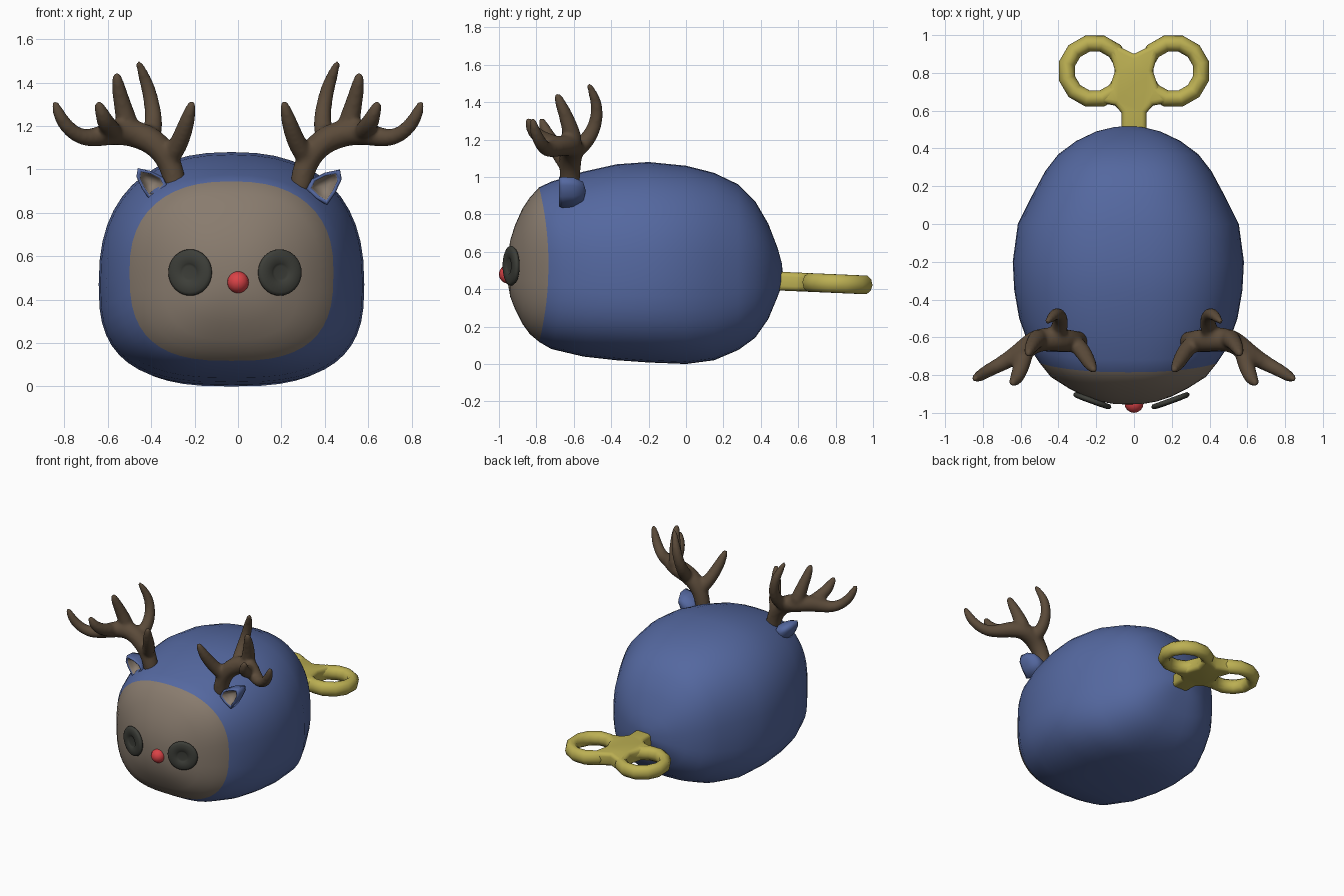
import bpy, bmesh, math
from mathutils import Vector, Matrix

if "Cube" in bpy.data.objects:
    bpy.data.objects.remove(bpy.data.objects["Cube"])

def mat(name, rgb):
    m = bpy.data.materials.new(name)
    m.diffuse_color = (*rgb, 1)
    m.use_nodes = True
    m.node_tree.nodes["Principled BSDF"].inputs["Base Color"].default_value = m.diffuse_color
    return m

BLUE = mat("blue", (0.089, 0.138, 0.350))
TAUPE = mat("taupe", (0.250, 0.200, 0.156))
BROWN = mat("antler brown", (0.105, 0.070, 0.042))
DARK = mat("dark grey", (0.046, 0.048, 0.040))
RED = mat("red", (0.70, 0.055, 0.062))
GOLD = mat("gold", (0.50, 0.43, 0.085))

def finish(name, bm, *mats, smooth=True):
    bmesh.ops.recalc_face_normals(bm, faces=bm.faces)
    for f in bm.faces:
        f.smooth = smooth
    me = bpy.data.meshes.new(name)
    bm.to_mesh(me)
    bm.free()
    ob = bpy.data.objects.new(name, me)
    bpy.context.collection.objects.link(ob)
    for m in mats:
        me.materials.append(m)
    return ob

def loft(bm, rings, start=None, end=None):
    """Bridge closed rings; start/end are pole points. Returns faces per band."""
    vs = [[bm.verts.new(p) for p in r] for r in rings]
    n, bands = len(vs[0]), []
    def fan(ring, pole):
        c = bm.verts.new(pole)
        return [bm.faces.new((c, ring[i], ring[(i + 1) % n])) for i in range(n)]
    if start is not None:
        bands.append(fan(vs[0], start))
    for a, b in zip(vs, vs[1:]):
        bands.append([bm.faces.new((a[i], a[(i + 1) % n], b[(i + 1) % n], b[i])) for i in range(n)])
    if end is not None:
        bands.append(fan(vs[-1], end))
    return bands

# Body: rounded sections along y
# (y at sides, half width, y at top, top z, bottom z, middle z)
SECTIONS = [
    (-.952, .08, -.952, .585, .43, .50), (-.94, .15, -.94, .66, .36, .50),
    (-.915, .225, -.915, .74, .295, .51), (-.87, .315, -.875, .83, .215, .52),
    (-.81, .41, -.835, .89, .16, .53), (-.735, .47, -.785, .945, .118, .53),
    (-.66, .52, -.72, .975, .08, .50), (-.50, .578, -.55, 1.028, .04, .48),
    (-.35, .604, -.37, 1.068, .02, .47), (-.20, .612, -.20, 1.08, .008, .47),
    (0, .585, 0, 1.06, 0, .47), (.15, .51, .15, 1.022, .02, .47),
    (.28, .44, .28, .96, .075, .47), (.37, .37, .37, .87, .14, .47),
    (.44, .275, .44, .75, .24, .47), (.49, .17, .49, .62, .36, .47),
    (.512, .08, .512, .54, .42, .47)]

def section(ys, w, yt, zt, zb, zc, n=48):
    pts = []
    for i in range(n):
        a = 2 * math.pi * i / n
        c, s = math.cos(a), math.sin(a)
        e = 2 / (2.4 if s > 0 else 2.8)
        x = math.copysign(abs(c) ** e, c) * w - .03
        h = abs(s) ** e
        pts.append((x, ys + (yt - ys) * h * h, zc + h * ((zt - zc) if s > 0 else (zb - zc))))
    return pts

bm = bmesh.new()
bands = loft(bm, [section(*s) for s in SECTIONS], (-.03, -.956, .5), (-.03, .52, .47))
for band in bands[:6]:          # face patch on the front
    for f in band:
        f.material_index = 1
finish("body", bm, BLUE, TAUPE)

# Eyes: shallow turned discs with a dimple
PROFILE = [(.030, .006), (.040, .008), (.046, .014), (.092, .012), (.104, .005), (.107, -.004), (.098, -.016)]
for side, x in (("left", -.222), ("right", .194)):
    bm = bmesh.new()
    rings = [[(r * math.cos(i * math.pi / 16), -h, r * math.sin(i * math.pi / 16)) for i in range(32)]
             for r, h in PROFILE]
    loft(bm, rings, (0, -.006, 0), (0, .016, 0))
    ob = finish(side + "_eye", bm, DARK)
    ob.location = (x, -.938, .525)
    ob.rotation_euler.z = math.radians(20 if x > 0 else -20)

# Nose
bm = bmesh.new()
bmesh.ops.create_uvsphere(bm, u_segments=16, v_segments=12, radius=.05)
bmesh.ops.translate(bm, verts=bm.verts, vec=(0, -.95, .48))
finish("nose", bm, RED)

# Ears: cupped leaf shapes with a taupe inside
LEAF = [(.07, .075), (.078, .03), (.05, -.03), (.01, -.09), (-.04, -.06), (-.085, -.015), (-.06, .03), (.0, .06)]
for side, sx, k, z in (("left", -1, .88, .94), ("right", 1, 1, .925)):
    bm = bmesh.new()
    def leaf(s, y):
        return [(sx * (.40 + k * s * px), y, z + k * s * pz) for px, pz in LEAF]
    bands = loft(bm, [leaf(.66, -.645), leaf(.74, -.672), leaf(.92, -.678), leaf(1, -.66),
                      leaf(.95, -.60), leaf(.65, -.55)],
                 (sx * .40, -.60, z), (sx * .40, -.535, z))
    for f in bands[0] + bands[1]:
        f.material_index = 1
    finish(side + "_ear", bm, BLUE, TAUPE)

# Antlers: tapered branches fused into one skin, mirrored
BRANCHES = [
    [(.285, -.62, .89, .055), (.30, -.62, 1.0, .056), (.345, -.62, 1.09, .064), (.42, -.61, 1.15, .068),
     (.52, -.61, 1.175, .066), (.60, -.68, 1.165, .056), (.70, -.74, 1.135, .042), (.78, -.78, 1.18, .038),
     (.825, -.81, 1.25, .032), (.845, -.82, 1.31, .018)],
    [(.32, -.62, 1.04, .05), (.265, -.68, 1.13, .046), (.235, -.74, 1.22, .04), (.21, -.775, 1.31, .022)],
    [(.41, -.60, 1.13, .05), (.385, -.52, 1.20, .046), (.395, -.475, 1.30, .038), (.42, -.475, 1.40, .034),
     (.46, -.52, 1.495, .018)],
    [(.50, -.60, 1.17, .06), (.525, -.62, 1.27, .046), (.55, -.66, 1.37, .036), (.56, -.69, 1.44, .022)],
    [(.57, -.66, 1.165, .05), (.60, -.77, 1.20, .046), (.625, -.825, 1.25, .038), (.645, -.845, 1.31, .02)]]

bm = bmesh.new()
for path in BRANCHES:
    pts = [Vector(p[:3]) for p in path]
    rings, q, last = [], None, None
    for i, p in enumerate(pts):
        t = (pts[min(i + 1, len(pts) - 1)] - pts[max(i - 1, 0)]).normalized()
        q = t.to_track_quat('Z', 'Y') if q is None else last.rotation_difference(t) @ q
        last = t
        rings.append([p + q @ Vector((math.cos(a * math.pi / 5), math.sin(a * math.pi / 5), 0)) * path[i][3]
                      for a in range(10)])
    loft(bm, rings, pts[0], pts[-1] + last * .012)
ob = finish("antlers", bm, BROWN)
ob.modifiers.new("round", 'SUBSURF').levels = 2
ob.modifiers["round"].render_levels = 2
fuse = ob.modifiers.new("fuse", 'REMESH')
fuse.mode, fuse.voxel_size, fuse.use_smooth_shade = 'VOXEL', .012, True
blend = ob.modifiers.new("blend", 'SMOOTH')
blend.factor, blend.iterations = .5, 6
ob.modifiers.new("both sides", 'MIRROR').use_mirror_merge = False

# Wind-up key: two rings, and a web with the stem
tilt = Matrix.Translation((0, .5, .443)) @ Matrix.Rotation(math.radians(-2.5), 4, 'X')
for side, sx in (("left", -1), ("right", 1)):
    bm = bmesh.new()
    rings = []
    for i in range(12):
        a = math.pi * (i + .5) / 6
        rings.append([(sx * .208 + (.152 + .044 * math.cos(b * math.pi / 5)) * math.cos(a),
                       .31 + (.150 + .044 * math.cos(b * math.pi / 5)) * math.sin(a),
                       .052 * math.sin(b * math.pi / 5)) for b in range(10)])
    loft(bm, rings + [rings[0]])
    bmesh.ops.remove_doubles(bm, verts=bm.verts, dist=1e-5)
    bm.transform(tilt)
    finish(side + "_key_ring", bm, GOLD)

HALF = [(.066, -.04), (.066, .09), (.10, .128), (.19, .145), (.13, .22), (.10, .31), (.125, .40), (.135, .465)]
outline = HALF + [(0, .40)] + [(-x, y) for x, y in reversed(HALF)]
bm = bmesh.new()
face = bm.faces.new([bm.verts.new((x, y, -.05)) for x, y in outline])
ext = bmesh.ops.extrude_face_region(bm, geom=[face])
bmesh.ops.translate(bm, vec=(0, 0, .10), verts=[v for v in ext["geom"] if isinstance(v, bmesh.types.BMVert)])
bm.transform(tilt)
ob = finish("key_stem", bm, GOLD)
bev = ob.modifiers.new("rounded edges", 'BEVEL')
bev.width, bev.segments, bev.limit_method, bev.angle_limit = .025, 3, 'ANGLE', math.radians(60)
